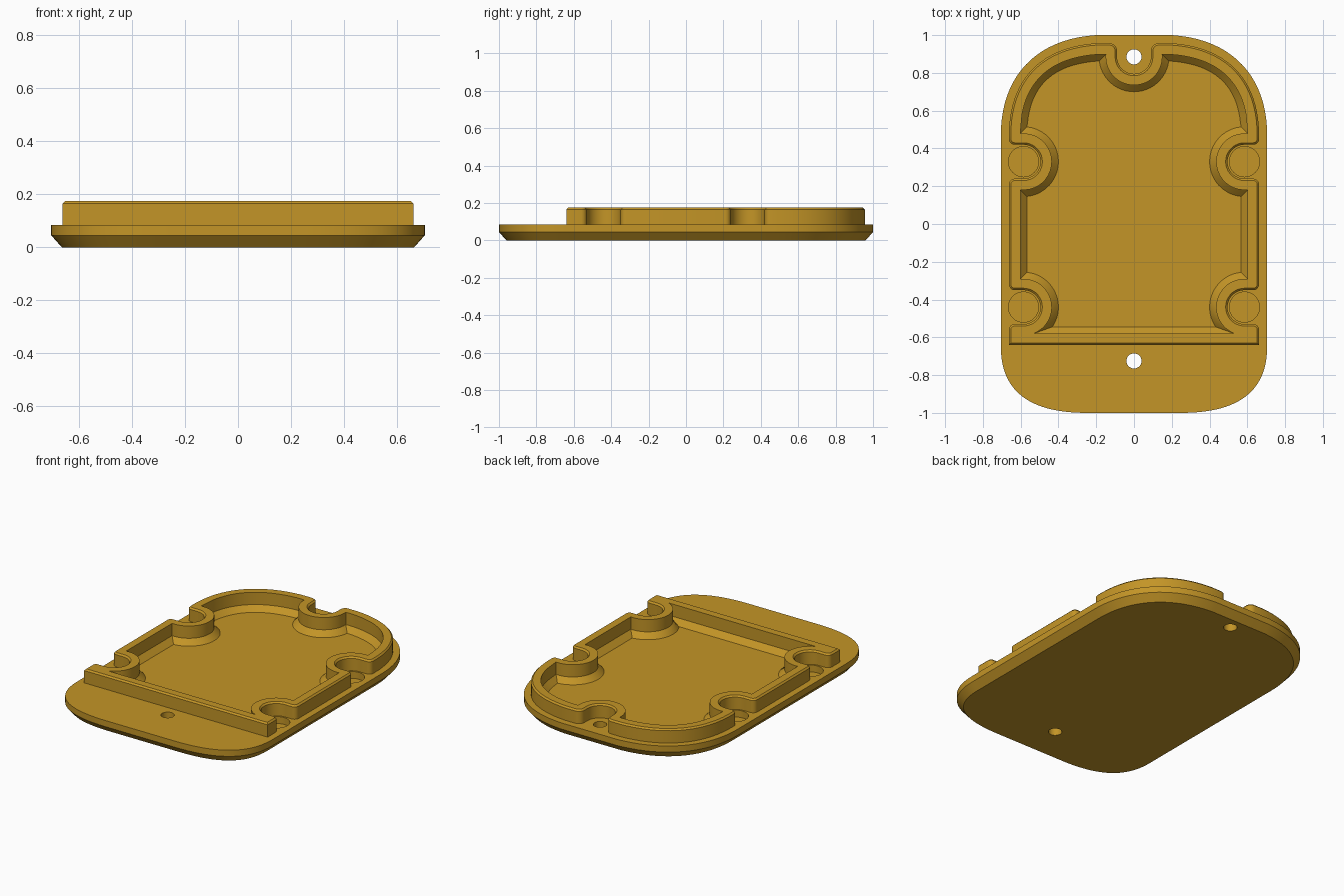
import bpy, bmesh, math
from mathutils import Vector

if "Cube" in bpy.data.objects:
    bpy.data.objects.remove(bpy.data.objects["Cube"])

TOP = 0.085            # upper face of the base plate
RIM = 0.175            # top of the raised lip
SIDE_NOTCHES = [(0.585, -0.44), (0.585, 0.33)]
END_NOTCH = (0.0, 0.885)

mat = bpy.data.materials.new("golden ochre")
mat.diffuse_color = (0.55, 0.30, 0.02, 1)
mat.use_nodes = True
mat.node_tree.nodes["Principled BSDF"].inputs["Base Color"].default_value = mat.diffuse_color


def arc(c, r, a0, a1, n):
    return [(c[0] + r * math.cos(math.radians(a0 + (a1 - a0) * i / n)),
             c[1] + r * math.sin(math.radians(a0 + (a1 - a0) * i / n))) for i in range(n + 1)]


def bezier(p, t0=0.0, n=20):
    out = []
    for i in range(n + 1):
        t = t0 + (1 - t0) * i / n
        s = 1 - t
        w = (s ** 3, 3 * s * s * t, 3 * s * t * t, t ** 3)
        out.append(tuple(sum(w[k] * p[k][j] for k in range(4)) for j in (0, 1)))
    return out


def shoulder(e, t0=0.0):
    # big rounded rear corner, inset by e
    return bezier([(0.705 - e, 0.47), (0.705 - e, 0.78 - 0.5 * e),
                   (0.52 - 0.5 * e, 0.98 - e), (0.2, 1 - e)], t0)


def mirrored(half):
    return half + [(-x, y) for x, y in reversed(half) if x > 1e-6]


def plate_outline(e):
    front = bezier([(0.25, -1 + e), (0.56 - 0.5 * e, -1 + e),
                    (0.705 - e, -0.88 + 0.5 * e), (0.705 - e, -0.65)])
    return mirrored(front + shoulder(e))


def lip_outline(d):
    # outside of the lip, running into each screw notch with rounded corners
    pts = [(0.662 - d, -0.64 + d)]
    r = 0.03 - d
    for cx, cy in SIDE_NOTCHES:
        pts += arc((0.632, cy - 0.12), r, 0, 90, 5)
        pts += arc((cx, cy), 0.09 + d, 270, 90, 18)
        pts += arc((0.632, cy + 0.12), r, 270, 360, 5)
    pts += shoulder(0.043 + d)
    pts += arc((0.13, 0.917), 0.04 - d, 90, 180, 6)
    pts += arc(END_NOTCH, 0.09 + d, 0, -90, 10)
    pts[-1] = (0.0, pts[-1][1])
    return mirrored(pts)


def cavity_outline(d):
    # inside of the lip, bulging around each notch
    x, r = 0.662 - d, 0.09 + d
    pts = []
    for i, (cx, cy) in enumerate(SIDE_NOTCHES):
        a = math.degrees(math.acos((x - cx) / r))
        start = 360 - a
        if i == 0:
            start = 180 - math.degrees(math.asin((-0.64 + d - cy) / r))
        pts += arc((cx, cy), r, start, a, 20)
    pts += shoulder(0.043 + d, 0.15)
    a = math.degrees(math.asin((0.957 - d - END_NOTCH[1]) / r))
    pts += arc(END_NOTCH, r, a, -90, 12)
    pts[-1] = (0.0, pts[-1][1])
    return mirrored(pts)


def loft(name, layers):
    # closed solid through stacked outlines: (points, z)
    bm = bmesh.new()
    rings = [[bm.verts.new((x, y, z)) for x, y in pts] for pts, z in layers]
    n = len(rings[0])
    for lo, hi in zip(rings, rings[1:]):
        for i in range(n):
            j = (i + 1) % n
            bm.faces.new((lo[i], lo[j], hi[j], hi[i]))
    bm.faces.new(rings[0][::-1])
    bm.faces.new(rings[-1])
    bmesh.ops.remove_doubles(bm, verts=bm.verts, dist=1e-5)
    bmesh.ops.recalc_face_normals(bm, faces=bm.faces)
    me = bpy.data.meshes.new(name)
    bm.to_mesh(me)
    bm.free()
    me.materials.append(mat)
    ob = bpy.data.objects.new(name, me)
    bpy.context.collection.objects.link(ob)
    return ob


def combine(target, other, operation):
    m = target.modifiers.new("join", 'BOOLEAN')
    m.operation, m.object, m.solver = operation, other, 'EXACT'
    bpy.context.view_layer.objects.active = target
    bpy.ops.object.modifier_apply(modifier=m.name)
    bpy.data.objects.remove(other)


def drill(x, y, r, z):
    ring = arc((x, y), r, 0, 348.75, 31)
    combine(lid, loft("drill", [(ring, z), (ring, TOP + 0.05)]), 'DIFFERENCE')


# base plate with chamfered underside
lid = loft("lid", [(plate_outline(0.04), 0), (plate_outline(0), 0.045), (plate_outline(0), TOP)])

# raised lip with a small outer edge chamfer
lip = loft("lip", [(lip_outline(0), 0.07), (lip_outline(0), RIM - 0.01), (lip_outline(0.01), RIM)])
combine(lid, lip, 'UNION')

# inner cavity with sloped floor edge
cavity = loft("cavity", [(cavity_outline(0.095), 0.06), (cavity_outline(0.06), 0.095),
                         (cavity_outline(0.06), 0.25)])
combine(lid, cavity, 'DIFFERENCE')

# through holes at both ends, blind pockets in the side notches
for y in (0.885, -0.725):
    drill(0, y, 0.04, -0.05)
for cx, cy in SIDE_NOTCHES:
    for s in (-1, 1):
        drill(s * cx, cy, 0.08, 0.04)

bpy.ops.object.select_all(action='DESELECT')
lid.select_set(True)
bpy.context.view_layer.objects.active = lid
bpy.ops.object.shade_smooth_by_angle(angle=math.radians(25))
